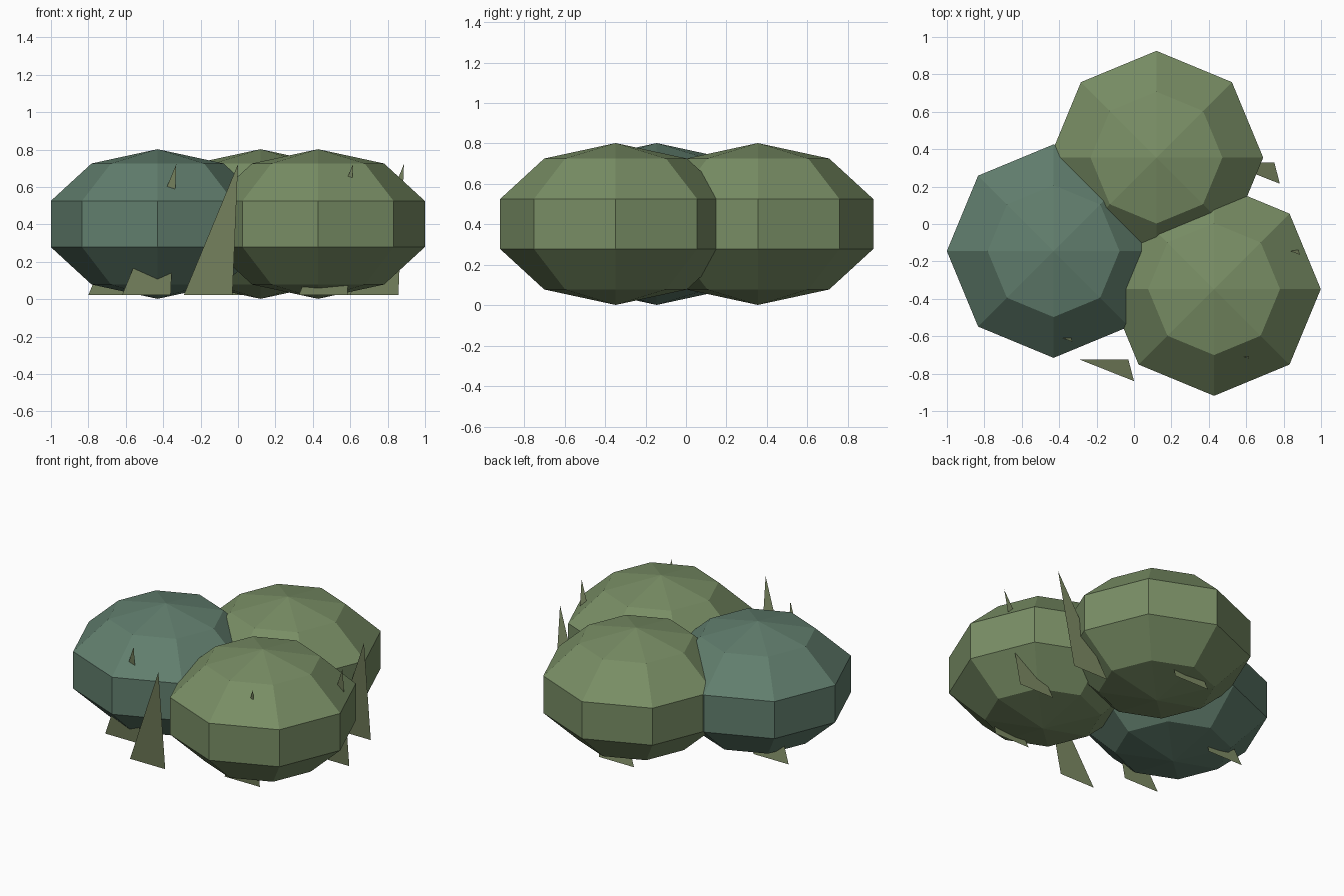
import bpy
import bmesh
from mathutils import Matrix

if "Cube" in bpy.data.objects:
    bpy.data.objects.remove(bpy.data.objects["Cube"])


def material(name, color):
    mat = bpy.data.materials.new(name)
    mat.diffuse_color = (*color, 1)
    mat.use_nodes = True
    mat.node_tree.nodes["Principled BSDF"].inputs["Base Color"].default_value = mat.diffuse_color
    return mat


def add_object(name, bm, mat, location):
    mesh = bpy.data.meshes.new(name)
    bm.to_mesh(mesh)
    bm.free()
    mesh.materials.append(mat)
    obj = bpy.data.objects.new(name, mesh)
    obj.location = location
    bpy.context.collection.objects.link(obj)


green = material("leaf_green", (0.19, 0.27, 0.13))
teal = material("leaf_teal", (0.12, 0.21, 0.155))
grass = material("grass_green", (0.21, 0.26, 0.13))

# Three overlapping low-poly foliage clumps, flattened spheres
clumps = [
    ("left_clump", -0.43, -0.145, teal),
    ("right_clump", 0.428, -0.348, green),
    ("back_clump", 0.12, 0.355, green),
]
for name, x, y, mat in clumps:
    bm = bmesh.new()
    bmesh.ops.create_uvsphere(bm, u_segments=8, v_segments=5, radius=0.6,
                              matrix=Matrix.Diagonal((1, 1, 0.4 / 0.6, 1)))
    add_object(name, bm, mat, (x, y, 0.402))

# Seven flat, leaning grass blades scattered around the clumps
blades = [(-0.16, -0.725), (-0.49, -0.515), (0.455, -0.605), (0.727, -0.05),
          (0.62, 0.33), (-0.67, 0.06), (0.073, 0.63)]
for i, (x, y) in enumerate(blades, 1):
    bm = bmesh.new()
    corners = [(-0.13, 0, 0), (0.13, 0, 0), (0.16, -0.115, 0.7)]
    bm.faces.new([bm.verts.new(c) for c in corners])
    add_object(f"grass_blade_{i}", bm, grass, (x, y, 0.022))
